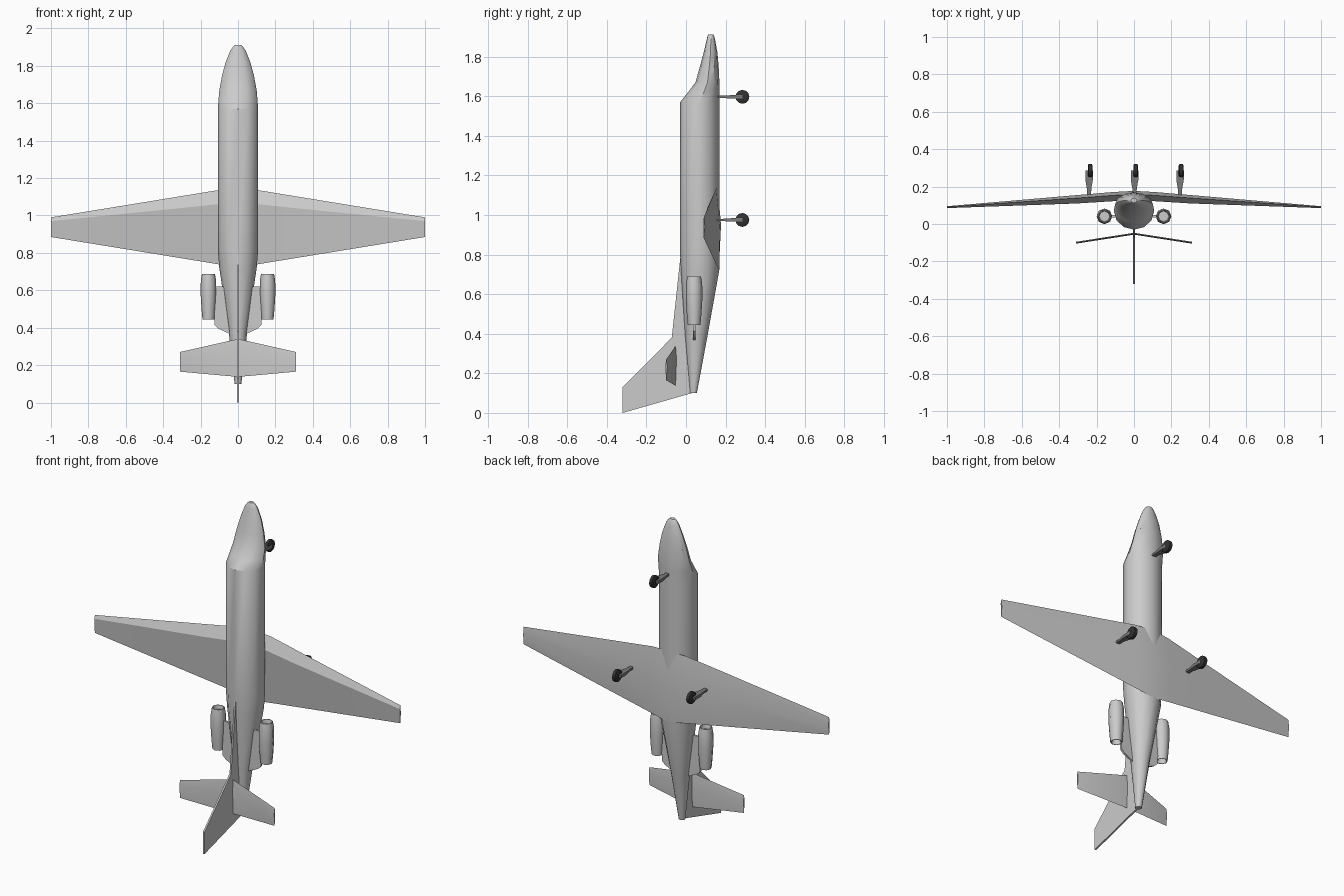
import bpy, bmesh
from math import cos, sin, pi, radians


def loft(name, rings, smooth=None, color=None, close=True):
    """Skin a list of equal-length point rings, capping both ends."""
    bm = bmesh.new()
    rows = [[bm.verts.new(p) for p in r] for r in rings]
    n = len(rows[0])
    for a, b in zip(rows, rows[1:]):
        for i in range(n):
            j = (i + 1) % n
            bm.faces.new((a[i], a[j], b[j], b[i]))
    if close:
        bm.faces.new(rows[0])
        bm.faces.new(rows[-1])
    bmesh.ops.recalc_face_normals(bm, faces=bm.faces)
    me = bpy.data.meshes.new(name)
    bm.to_mesh(me)
    bm.free()
    ob = bpy.data.objects.new(name, me)
    bpy.context.collection.objects.link(ob)
    if smooth:
        bpy.ops.object.select_all(action='DESELECT')
        ob.select_set(True)
        bpy.context.view_layer.objects.active = ob
        bpy.ops.object.shade_smooth_by_angle(angle=radians(smooth))
    if color:
        me.materials.append(color)
    return ob


def ellipse(cx, cy, z, rx, ry, n, turn=0.0):
    return [(cx + rx * cos(2 * pi * i / n + turn),
             cy + ry * sin(2 * pi * i / n + turn), z) for i in range(n)]


dark = bpy.data.materials.new("rubber")
dark.diffuse_color = (0.03, 0.03, 0.03, 1)
metal = bpy.data.materials.new("strut_metal")
metal.diffuse_color = (0.2, 0.2, 0.2, 1)

# Fuselage stations: z, half width, dorsal y, belly y
stations = [(0.10, 0.018, 0.020, 0.055), (0.38, 0.050, -0.005, 0.107),
            (0.72, 0.100, -0.027, 0.168), (0.82, 0.108, -0.030, 0.170),
            (1.57, 0.108, -0.030, 0.170), (1.62, 0.104, 0.010, 0.170),
            (1.67, 0.100, 0.048, 0.169), (1.75, 0.085, 0.070, 0.165),
            (1.82, 0.066, 0.089, 0.159), (1.88, 0.042, 0.103, 0.148),
            (1.905, 0.025, 0.109, 0.142), (1.912, 0.016, 0.113, 0.138)]
loft("fuselage", [ellipse(0, (a + b) / 2, z, w, (b - a) / 2, 12)
                  for z, w, a, b in stations], 35)

# Wing: each station is leading edge, upper crest, trailing edge, belly (z, y)
half = [(0.0, [(1.14, 0.160), (1.06, 0.125), (0.72, 0.166), (0.95, 0.177)]),
        (0.11, [(1.135, 0.153), (1.06, 0.122), (0.74, 0.158), (0.95, 0.171)]),
        (0.30, [(1.104, 0.139), (1.04, 0.110), (0.771, 0.143), (0.948, 0.155)]),
        (1.0, [(0.99, 0.091), (0.97, 0.085), (0.885, 0.089), (0.94, 0.095)])]
span = [(-x, s) for x, s in reversed(half[1:])] + half
loft("wing", [[(x, y, z) for z, y in s] for x, s in span], 25)

# Vertical fin with long dorsal fillet
fin = [(-0.025, 0.82), (-0.072, 0.38), (-0.32, 0.13), (-0.32, 0.0),
       (0.03, 0.10), (0.03, 0.60)]
loft("vertical_fin", [[(x, y, z) for y, z in fin] for x in (-0.005, 0.005)])

# Horizontal tail with anhedral-style slope
tail = [(-0.31, 0.27, 0.165, -0.100), (0, 0.34, 0.137, -0.052),
        (0.31, 0.27, 0.165, -0.100)]
loft("tailplane", [[(x, y, a), (x, y - 0.005, (2 * a + b) / 3),
                    (x, y, b), (x, y + 0.005, (2 * a + b) / 3)]
                   for x, a, b, y in tail], 25)

# Engines: open nacelles with recessed intake, plus pylons
nacelle = [(0.50, 0.018), (0.445, 0.028), (0.445, 0.032), (0.50, 0.037),
           (0.58, 0.042), (0.65, 0.041), (0.688, 0.035), (0.688, 0.031),
           (0.665, 0.028)]
for side, s in (("left", -1), ("right", 1)):
    loft(side + "_engine", [ellipse(s * 0.158, 0.041, z, r, r, 8, 0)
                            for z, r in nacelle], 50)
    plate = [(0.13, 0.62), (0.125, 0.415), (0.105, 0.395),
             (0.04, 0.365), (0.04, 0.62)]
    loft(side + "_pylon", [[(s * x, y, z) for x, z in plate]
                           for y in (0.035, 0.047)])

# Landing gear: tapered strut and wheel
for name, x, y0, z in (("nose", 0, 0.150, 1.597), ("left", -0.243, 0.140, 0.975),
                       ("right", 0.243, 0.140, 0.975)):
    leg = [(y0, 0.010, 0.006, 0), (0.19, 0.012, 0.006, 0),
           (0.235, 0.020, 0.009, 0), (0.285, 0.020, 0.009, 0)]
    loft(name + "_gear_strut",
         [[(x + 0.003 + i * w, y, z + o + j * t)
           for i, j in ((-1, -1), (1, -1), (1, 1), (-1, 1))]
          for y, w, t, o in leg], 30, metal)
    tyre = [(-0.013, 0.027), (-0.009, 0.035), (0.009, 0.035), (0.013, 0.027)]
    loft(name + "_wheel",
         [[(x + 0.009 + d, 0.285 + r * cos(2 * pi * i / 12),
            z + r * sin(2 * pi * i / 12)) for i in range(12)]
          for d, r in tyre], 40, dark)
